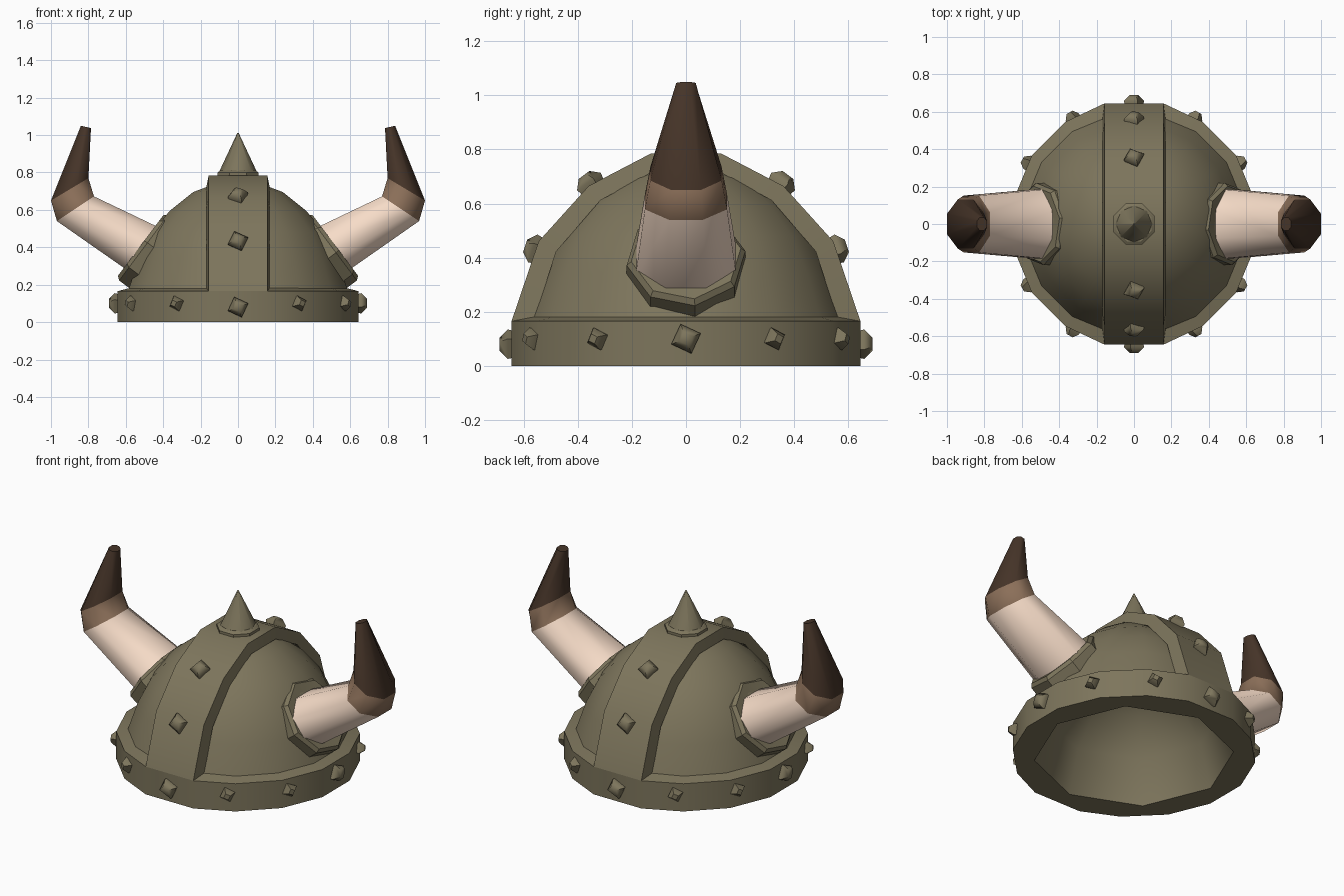
import bpy, bmesh, math
from mathutils import Matrix, Vector

if "Cube" in bpy.data.objects:
    bpy.data.objects.remove(bpy.data.objects["Cube"])


def mat(name, rgb):
    m = bpy.data.materials.new(name)
    m.diffuse_color = (*rgb, 1)
    m.use_nodes = True
    m.node_tree.nodes["Principled BSDF"].inputs["Base Color"].default_value = m.diffuse_color
    return m


OLIVE = mat("olive_metal", (0.205, 0.178, 0.107))
BONE = mat("bone", (0.93, 0.72, 0.58))
TAN = mat("horn_mid", (0.26, 0.16, 0.10))
BROWN = mat("horn_tip", (0.06, 0.034, 0.021))


def finish(bm, name, mats=(OLIVE,), angle=35, recalc=True):
    if recalc:
        bmesh.ops.recalc_face_normals(bm, faces=bm.faces[:])
    me = bpy.data.meshes.new(name)
    bm.to_mesh(me)
    bm.free()
    for m in mats:
        me.materials.append(m)
    ob = bpy.data.objects.new(name, me)
    bpy.context.collection.objects.link(ob)
    if angle:
        bpy.ops.object.select_all(action='DESELECT')
        ob.select_set(True)
        bpy.context.view_layer.objects.active = ob
        bpy.ops.object.shade_smooth_by_angle(angle=math.radians(angle))
    return ob


def loft(bm, rings, cap_start=False, cap_end=False, by_ring=False):
    """Skin closed rings of points; by_ring gives each segment its own material."""
    vs = [[bm.verts.new(p) for p in r] for r in rings]
    n = len(vs[0])
    for k in range(len(vs) - 1):
        for i in range(n):
            j = (i + 1) % n
            f = bm.faces.new((vs[k][i], vs[k][j], vs[k + 1][j], vs[k + 1][i]))
            f.material_index = k if by_ring else 0
    if cap_start:
        bm.faces.new(vs[0])
    if cap_end:
        bm.faces.new(vs[-1]).material_index = len(vs) - 2 if by_ring else 0


def circle(r, z, n, phase=0.0):
    return [(r * math.cos(phase + math.tau * i / n), r * math.sin(phase + math.tau * i / n), z)
            for i in range(n)]


P8, P16 = math.pi / 8, math.pi / 16
W = .157  # half width of the centre strip


def rim_ring(z):
    """Sixteen-sided rim outline whose front and back flats match the strip."""
    pts = circle(.645 / math.cos(P16), z, 16, P16)
    return [(math.copysign(W, x), y, z) if abs(y) > .63 else (x, y, z) for x, y, z in pts]


# dome shell
bm = bmesh.new()
dome = [(.605, .15), (.54, .34), (.47, .48), (.372, .595), (.245, .695), (.11, .745)]
loft(bm, [circle(r, z, 16, P16) for r, z in dome], cap_end=True)
finish(bm, "dome", angle=45)

# rim band
bm = bmesh.new()
loft(bm, [rim_ring(0), rim_ring(.165), circle(.59, .182, 16, P16)])
finish(bm, "rim_band")

# eight-sided lining, facing inward
bm = bmesh.new()
inner = [(.54, 0), (.47, .25), (.32, .43), (.12, .53)]
loft(bm, [circle(r, z, 8) for r, z in inner], cap_end=True)
bmesh.ops.recalc_face_normals(bm, faces=bm.faces[:])
bmesh.ops.reverse_faces(bm, faces=bm.faces[:])
finish(bm, "lining", angle=60, recalc=False)

# flat underside of the rim between the two outlines
bm = bmesh.new()
edges = []
for ring in (rim_ring(0), circle(.54, 0, 8)):
    loop = [bm.verts.new(p) for p in ring]
    edges += [bm.edges.new((loop[i - 1], loop[i])) for i in range(len(loop))]
bmesh.ops.triangle_fill(bm, edges=edges, use_beauty=True)
for f in bm.faces:
    f.normal_update()
    if f.normal.z > 0:
        f.normal_flip()
finish(bm, "rim_underside", angle=0, recalc=False)

# raised centre strip running front to back
half = [(.645, .165), (.545, .46), (.36, .665), (.13, .785)]
path = half + [(-y, z) for y, z in reversed(half)]
bm = bmesh.new()
loft(bm, [[(-W, y, z), (W, y, z), (W + .012, y * .88, z * .92), (-W - .012, y * .88, z * .92)]
          for y, z in path], True, True)
finish(bm, "centre_strip", angle=46)

# spike and its base disc
bm = bmesh.new()
loft(bm, [circle(.118, .77, 8, P8), circle(.118, .80, 8, P8), circle(.10, .812, 8, P8)], True, True)
finish(bm, "spike_base", angle=30)
bm = bmesh.new()
bmesh.ops.create_cone(bm, cap_ends=True, segments=8, radius1=.1, radius2=.004, depth=.205,
                      matrix=Matrix.Translation((0, 0, .908)))
finish(bm, "spike", angle=60)


# rivets: square studs with chamfered heads
def rivet(bm, pos, normal, r, twist=.35):
    m = (Matrix.Translation(pos) @ Vector(normal).to_track_quat('Z', 'Y').to_matrix().to_4x4()
         @ Matrix.Rotation(twist, 4, 'Z'))
    rings = [circle(r * q, d, 4) for q, d in [(.9, -.012), (1, .012), (.45, .042)]]
    loft(bm, [[m @ Vector(p) for p in ring] for ring in rings], True, True)


bm = bmesh.new()
for i in range(12):
    a = math.radians(30 * i)
    d = Vector((math.cos(a), math.sin(a), 0))
    z = .08 if i in (3, 9) else .10
    rivet(bm, d * .647 + Vector((0, 0, z)), d, .058 if i % 3 == 0 else .044)
for s in (-1, 1):
    rivet(bm, (0, s * .555, .43), (0, s * .95, .316), .058)
    rivet(bm, (0, s * .352, .672), (0, s * .6, .8), .058)
finish(bm, "rivets", angle=60)

# horns: (inner x,z), (outer x,z), half width in y
sections = [((.41, .50), (.56, .255), .187), ((.77, .672), (.968, .54), .152),
            ((.80, .77), (1.0, .65), .132), ((.786, 1.037), (.84, 1.05), .036)]
for s, side in ((-1, "left"), (1, "right")):
    rings = []
    for (xi, zi), (xo, zo), w in sections:
        c = Vector(((xi + xo) / 2, 0, (zi + zo) / 2))
        u = Vector(((xo - xi) / 2, 0, (zo - zi) / 2))
        ring = []
        for x, y, _ in circle(1 / math.cos(P8), 0, 8, P8):
            p = c + u * x
            ring.append((s * p.x, w * y, p.z))
        rings.append(ring)
    bm = bmesh.new()
    loft(bm, rings, False, True, by_ring=True)
    finish(bm, "horn_" + side, (BONE, TAN, BROWN), angle=62)

    # bevelled collar around the horn root
    c, n = Vector((.52, 0, .41)), Vector((.80, 0, .60))
    u, v = Vector((.60, 0, -.80)), Vector((0, 1, 0))
    rings = []
    for r, d in [(.222, -.10), (.222, -.02), (.205, .0), (.15, -.005)]:
        ring = []
        for x, y, z in circle(r, d, 8, s * .15):
            p = c + u * x + v * y + n * z
            ring.append((s * p.x, p.y, p.z))
        rings.append(ring)
    bm = bmesh.new()
    loft(bm, rings)
    finish(bm, "horn_collar_" + side, angle=30)
